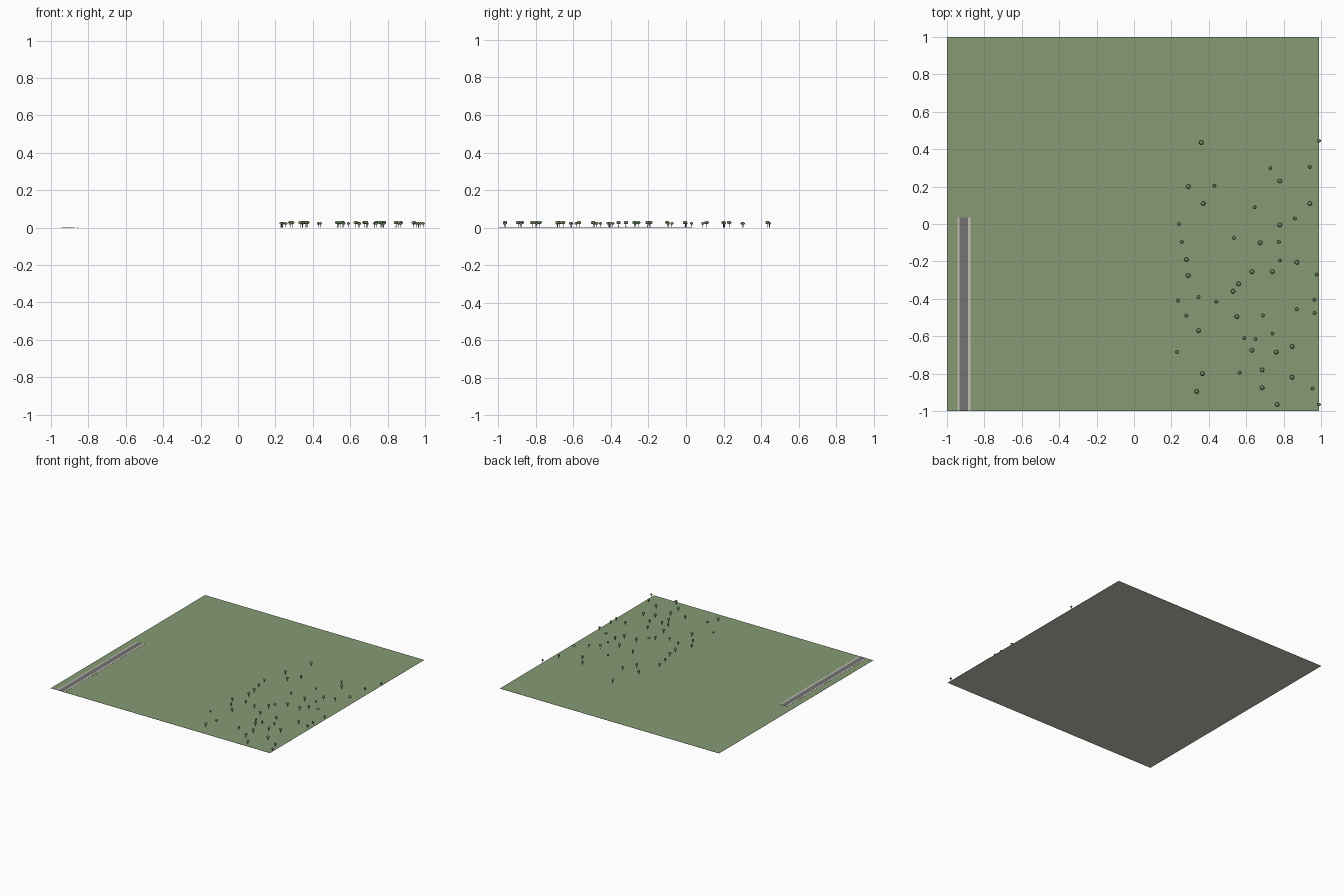
import bpy
import bmesh
from mathutils import Matrix, Vector

default = bpy.data.objects.get("Cube")
if default:
    bpy.data.objects.remove(default, do_unlink=True)


def linear(channel):
    return channel / 12.92 if channel <= 0.04045 else ((channel + 0.055) / 1.055) ** 2.4


def material(name, red, green, blue):
    colour = [linear(c / 255) for c in (red, green, blue)] + [1]
    mat = bpy.data.materials.new(name)
    mat.use_nodes = True
    mat.diffuse_color = colour
    mat.node_tree.nodes["Principled BSDF"].inputs["Base Color"].default_value = colour
    return mat


grass = material("grass green", 134, 155, 117)
base = material("underside pale grey", 192, 202, 185)
asphalt = material("asphalt grey", 116, 116, 116)
paving = material("paving grey", 196, 190, 181)
leaf = material("leaf green", 112, 134, 98)
bark = material("bark brown", 98, 84, 68)


def finish(bm, name, *materials):
    mesh = bpy.data.meshes.new(name)
    bm.to_mesh(mesh)
    bm.free()
    for mat in materials:
        mesh.materials.append(mat)
    return mesh


def place(name, mesh):
    obj = bpy.data.objects.new(name, mesh)
    bpy.context.collection.objects.link(obj)
    return obj


def slab(name, low, high, *materials):
    low, high = Vector(low), Vector(high)
    bm = bmesh.new()
    matrix = Matrix.Translation((low + high) / 2) @ Matrix.Diagonal((*(high - low), 1))
    bmesh.ops.create_cube(bm, size=1, matrix=matrix)
    bm.normal_update()
    # The second material, if any, goes on the underside
    if len(materials) > 1:
        for face in bm.faces:
            face.material_index = int(face.normal.z < -0.5)
    place(name, finish(bm, name, *materials))


# Field
TOP = 0.001
slab("ground", (-1, -1, 0), (0.99, 1, TOP), grass, base)

# Road with a pavement along each side
ROAD_END = 0.035
ROAD_TOP = 0.002
slab("road", (-0.932, -1, TOP), (-0.888, ROAD_END, ROAD_TOP), asphalt)
slab("right_pavement", (-0.944, -1, TOP), (-0.932, ROAD_END, ROAD_TOP), paving)
slab("left_pavement", (-0.888, -1, TOP), (-0.873, ROAD_END, ROAD_TOP), paving)

# Small kerb plates beside the road
for label, y in (("back", 0.032), ("front", -0.61)):
    slab(label + "_kerb_plate", (-0.86, y - 0.001, TOP), (-0.854, y + 0.001, ROAD_TOP), paving)


def tree_mesh(name, radius, depth, centre):
    bm = bmesh.new()
    # Trunk
    bmesh.ops.create_cone(bm, cap_ends=True, segments=6, radius1=0.0018, radius2=0.0014,
                          depth=centre, matrix=Matrix.Translation((0, 0, centre / 2)))
    for face in bm.faces:
        face.material_index = 1
    # Crown
    matrix = Matrix.Translation((0, 0, centre)) @ Matrix.Diagonal((radius, radius, depth, 1))
    bmesh.ops.create_icosphere(bm, subdivisions=2, radius=1, matrix=matrix)
    for face in bm.faces:
        face.smooth = face.material_index == 0
    return finish(bm, name, leaf, bark)


def plant(name, mesh, spots):
    # Spots are in steps of a two-hundredth of a unit
    for number, (x, y) in enumerate(spots):
        tree = place(f"{name}_{number}", mesh)
        tree.location = (x / 200, y / 200, TOP)
        tree.rotation_euler.z = number


# Tall trees
plant("tall_tree", tree_mesh("tall_tree", 0.012, 0.009, 0.026), [
    (72, 87), (156, 46), (58, 40), (74, 22), (188, 22), (156, -1), (135, -20), (56, -38),
    (174, -41), (58, -55), (126, -51), (148, -51), (112, -64), (106, -72), (110, -99),
    (69, -114), (126, -135), (152, -137), (169, -131), (73, -160), (137, -156),
    (169, -164), (137, -175), (67, -179), (153, -193)])

# Short trees
plant("short_tree", tree_mesh("short_tree", 0.009, 0.007, 0.021), [
    (198, 89), (146, 60), (188, 61), (86, 41), (129, 18), (48, 0), (172, 6), (51, -19),
    (107, -15), (155, -19), (156, -39), (195, -54), (47, -82), (69, -78), (88, -83),
    (193, -81), (56, -98), (138, -98), (174, -91), (193, -95), (118, -122), (130, -123),
    (148, -117), (46, -137), (113, -159), (191, -176), (198, -193)])
